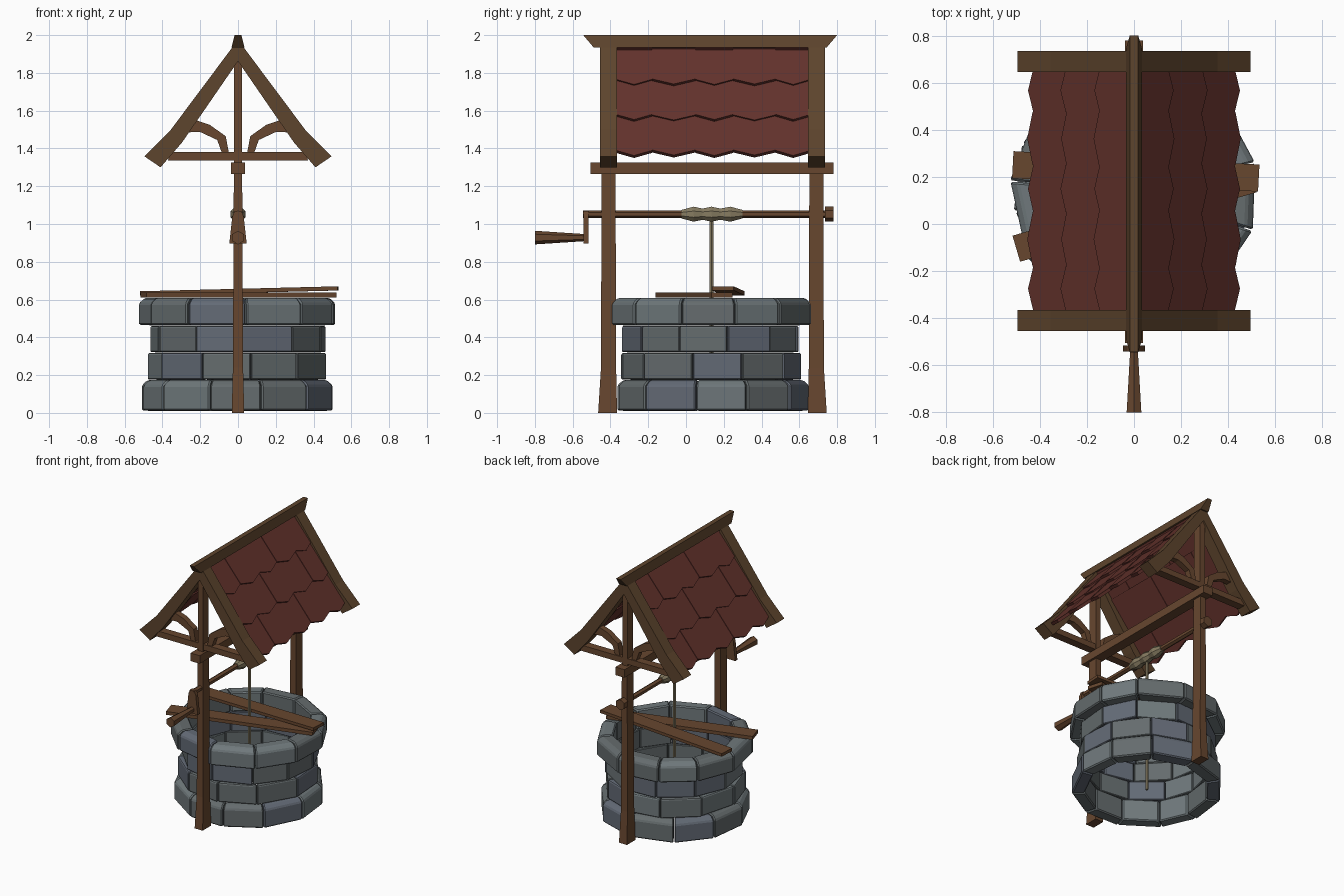
import bpy, bmesh, math, random
from mathutils import Vector

if "Cube" in bpy.data.objects:
    bpy.data.objects.remove(bpy.data.objects["Cube"])

random.seed(4)
CY = 0.135                 # well centre in y
POSTS = (-0.41, 0.69)      # y of the two posts


def material(name, rgb):
    m = bpy.data.materials.new(name)
    m.diffuse_color = (*rgb, 1)
    m.use_nodes = True
    m.node_tree.nodes["Principled BSDF"].inputs["Base Color"].default_value = m.diffuse_color
    return m


WOOD = material("wood", (0.135, 0.062, 0.028))
TRIM = material("trim_wood", (0.11, 0.058, 0.026))
TILE = material("red_tile", (0.125, 0.032, 0.025))
ROPE = material("rope", (0.24, 0.20, 0.12))
STONES = [material("stone_a", (0.16, 0.19, 0.20)),
          material("stone_b", (0.125, 0.145, 0.18)),
          material("stone_c", (0.13, 0.15, 0.155))]


def loft(name, solids, mats, bevel=0):
    """Each solid is a list of equal-length point rings, joined and capped."""
    bm = bmesh.new()
    for rings in solids:
        rows = [[bm.verts.new(p) for p in ring] for ring in rings]
        n, k = len(rows[0]), random.randrange(len(mats))
        faces = [bm.faces.new(rows[0]), bm.faces.new(rows[-1])]
        for a, b in zip(rows, rows[1:]):
            faces += [bm.faces.new((a[i], a[(i + 1) % n], b[(i + 1) % n], b[i]))
                      for i in range(n)]
        for f in faces:
            f.material_index = k
    bmesh.ops.recalc_face_normals(bm, faces=bm.faces)
    me = bpy.data.meshes.new(name)
    bm.to_mesh(me)
    bm.free()
    for m in mats:
        me.materials.append(m)
    ob = bpy.data.objects.new(name, me)
    bpy.context.collection.objects.link(ob)
    if bevel:
        mod = ob.modifiers.new("bevel", 'BEVEL')
        mod.width, mod.segments = bevel, 1
    return ob


def prism(profile, y0, y1):
    """Extrude an (x, z) profile along y."""
    return [[(x, y, z) for x, z in profile] for y in (y0, y1)]


def rect(cx, cy, hx, hy, z):
    return [(cx + sx * hx, cy + sy * hy, z)
            for sx, sy in ((-1, -1), (1, -1), (1, 1), (-1, 1))]


def lathe_y(stations, z, sides=6):
    """Turned shape along y from (y, radius) stations."""
    return [[(r * math.cos(math.tau * (i + .5) / sides), y,
              z + r * math.sin(math.tau * (i + .5) / sides))
             for i in range(sides)] for y, r in stations]


# Stone courses: z0, z1, outer radius, first joint angle, top chamfer
courses = [(0.01, 0.175, 0.515, -17, 0.03), (0.175, 0.32, 0.482, -23, 0.008),
           (0.32, 0.463, 0.472, 2.5, 0.008), (0.463, 0.61, 0.532, 4.5, 0.03)]
for c, (z0, z1, ro, start, ch) in enumerate(courses):
    n = 11
    joints = [start + i * 360 / n + (random.uniform(-3, 3) if i else 0) for i in range(n)]
    joints.append(joints[0] + 360)
    stones = []
    for a0, a1 in zip(joints, joints[1:]):
        r = ro + random.uniform(-0.008, 0.004)
        sect = [(0.42, z0), (r, z0 + 0.002), (r, z1 - ch), (r - ch, z1 - 0.002), (0.42, z1 - 0.002)]
        stones.append([[(q * math.sin(a), CY - q * math.cos(a), z) for q, z in sect]
                       for a in (math.radians(a0 + 0.3), math.radians(a1 - 0.3))])
    loft(f"stone_course_{c + 1}", stones, STONES, 0.008)

# Posts with flared feet, king posts above the beam
for name, y in zip(("front", "back"), POSTS):
    s = -1 if y < 0 else 1
    loft(f"{name}_post", [[rect(0, y + s * 0.005, 0.033, 0.05, 0),
                           rect(0, y, 0.027, 0.04, 0.24),
                           rect(0, y, 0.022, 0.037, 1.27)]], [WOOD])
    loft(f"{name}_king_post", [[rect(0, y, 0.021, 0.033, 1.3),
                                rect(0, y, 0.021, 0.033, 1.86)]], [WOOD])
    loft(f"{name}_tie_beam", [[rect(0, y, 0.37, 0.03, 1.337),
                               rect(0, y, 0.36, 0.03, 1.38)]], [WOOD])
    # Flared rafters and curved braces on both sides
    rafter = [(0, 1.94), (0.03, 1.935), (0.355, 1.50), (0.495, 1.358),
              (0.41, 1.30), (0.296, 1.432), (0, 1.862)]
    brace = [(0.048, 1.375), (0.065, 1.465), (0.15, 1.525), (0.24, 1.555),
             (0.28, 1.485), (0.20, 1.487), (0.11, 1.445), (0.085, 1.375)]
    loft(f"{name}_rafters", [prism([(m * x, z) for x, z in rafter], y - 0.045, y + 0.045)
                             for m in (-1, 1)], [TRIM])
    loft(f"{name}_braces", [prism([(m * x, z) for x, z in brace], y - 0.022, y + 0.022)
                            for m in (-1, 1)], [WOOD])

# Long beam and tapered ridge beam
loft("long_beam", [[rect(0, 0.137, 0.038, 0.643, 1.265),
                    rect(0, 0.137, 0.038, 0.643, 1.325)]], [WOOD])
loft("ridge_beam", [[rect(0, 0.128, 0.034, 0.617, 1.935),
                     rect(0, 0.128, 0.018, 0.672, 2.0)]], [TRIM])

# Roof: rows of pointed shingles on each slope
cols = [-0.37, -0.18, 0.05, 0.25, 0.475, 0.66]
rows = [(0.0, 0.235), (0.21, 0.47), (0.445, 0.705)]


def slope(m, u, y, n):
    return (m * (0.6 * u + 0.8 * n), y, 1.95 - 0.8 * u + 0.6 * n)


for side, m in (("left", -1), ("right", 1)):
    tiles = []
    for r, (u0, u1) in enumerate(rows):
        for c, (ya, yb) in enumerate(zip(cols, cols[1:])):
            lift = 0.004 * ((r + c) % 2)
            outline = [(u0, ya), (u1, ya), (u1 + 0.035, (ya + yb) / 2), (u1, yb), (u0, yb)]
            tiles.append([[slope(m, u, y, base + lift + 0.014 * (u - u0) / (u1 - u0))
                           for u, y in outline] for base in (-0.03, -0.008)])
    loft(f"{side}_shingles", tiles, [TILE])

# Windlass: axle, end knob, crank arm and handle
loft("axle", [lathe_y([(-0.545, 0.02), (0.76, 0.02)], 1.052)], [WOOD])
loft("axle_knob", [lathe_y([(0.735, 0.04), (0.78, 0.04)], 1.052)], [WOOD])
loft("crank_arm", [[rect(0, -0.529, 0.046, 0.013, 0.897),
                    rect(0, -0.529, 0.03, 0.013, 1.04),
                    rect(0, -0.529, 0.018, 0.013, 1.07)]], [WOOD])
loft("crank_handle", [lathe_y([(-0.80, 0.036), (-0.54, 0.019)], 0.928)], [WOOD])

# Rope wound on the axle and hanging into the well
loft("rope_coil", [lathe_y([(-0.025, 0.024), (0.04, 0.043), (0.088, 0.032), (0.135, 0.043),
                            (0.182, 0.032), (0.235, 0.043), (0.30, 0.024)], 1.052, 8)], [ROPE])
loft("hanging_rope", [[[(0.011 * math.cos(a * math.tau / 6), 0.135 + 0.011 * math.sin(a * math.tau / 6), z)
                        for a in range(6)] for z in (0.02, 1.03)]], [ROPE])


# Two loose planks lying across the rim
def plank(name, p0, p1, width, thick):
    p0, p1 = Vector(p0), Vector(p1)
    d = (p1 - p0).normalized()
    w = Vector((-d.y, d.x, 0)).normalized() * width / 2
    t = Vector((0, 0, thick))
    loft(name, [[[p - w, p + w, p + w + t, p - w + t] for p in (p0, p1)]], [WOOD])


plank("lower_plank", (-0.50, -0.105, 0.612), (0.505, 0.19, 0.612), 0.115, 0.025)
plank("upper_plank", (-0.515, 0.252, 0.622), (0.53, 0.195, 0.648), 0.115, 0.022)
